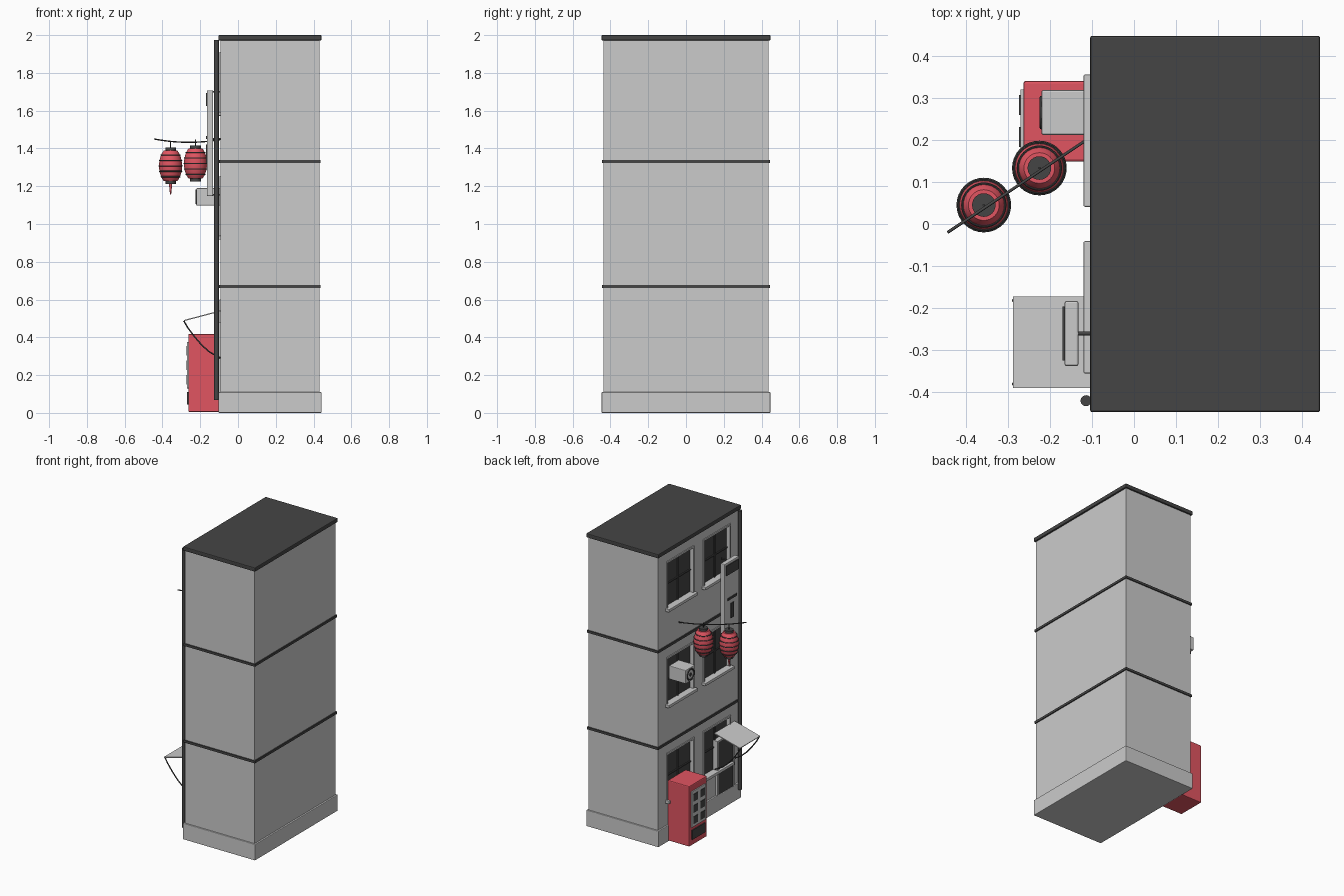
import bpy, math
from mathutils import Vector

if "Cube" in bpy.data.objects:
    bpy.data.objects.remove(bpy.data.objects["Cube"])


def material(name, rgb):
    m = bpy.data.materials.new(name)
    m.diffuse_color = (*rgb, 1)
    m.use_nodes = True
    m.node_tree.nodes["Principled BSDF"].inputs["Base Color"].default_value = m.diffuse_color
    return m


RED = material("red", (0.75, 0.09, 0.12))
DARK = material("dark", (0.06, 0.06, 0.06))


def box(name, x, y, z, mat=None, bevel=0.0):
    """Box from (min, max) ranges."""
    bpy.ops.mesh.primitive_cube_add(size=1, location=[(a + b) / 2 for a, b in (x, y, z)])
    o = bpy.context.object
    o.name = name
    o.scale = [b - a for a, b in (x, y, z)]
    bpy.ops.object.transform_apply(location=False, rotation=False, scale=True)
    if mat:
        o.data.materials.append(mat)
    if bevel:
        m = o.modifiers.new("bevel", 'BEVEL')
        m.width, m.segments = bevel, 2
    return o


def tube(name, points, r, mat=DARK, smooth=True):
    """Round wire through the points."""
    c = bpy.data.curves.new(name, 'CURVE')
    c.dimensions = '3D'
    c.bevel_depth, c.bevel_resolution, c.use_fill_caps = r, 3, True
    s = c.splines.new('POLY')
    s.points.add(len(points) - 1)
    for p, co in zip(s.points, points):
        p.co = (*co, 1)
    o = bpy.data.objects.new(name, c)
    bpy.context.collection.objects.link(o)
    c.materials.append(mat)
    return o


def cylinder(name, loc, r, depth, mat=None, rot=(0, 0, 0), r2=None):
    bpy.ops.mesh.primitive_cone_add(vertices=24, radius1=r, radius2=r if r2 is None else r2,
                                    depth=depth, location=loc, rotation=rot)
    o = bpy.context.object
    o.name = name
    if mat:
        o.data.materials.append(mat)
    bpy.ops.object.shade_smooth_by_angle()
    return o


def torus(name, loc, R, r, rot=(0, 0, 0)):
    bpy.ops.mesh.primitive_torus_add(location=loc, rotation=rot, major_radius=R, minor_radius=r,
                                     major_segments=32, minor_segments=8)
    o = bpy.context.object
    o.name = name
    o.data.materials.append(DARK)
    bpy.ops.object.shade_smooth_by_angle()


# Building shell: the facade faces -x
WALL = -0.093
walls = box("walls", (WALL, 0.431), (-0.437, 0.437), (0.01, 1.98))
box("plinth", (-0.104, 0.442), (-0.447, 0.447), (0.0, 0.11), bevel=0.004)
box("roof_slab", (-0.104, 0.442), (-0.447, 0.447), (1.972, 2.0), DARK, 0.005)
for z in (0.67, 1.33):
    box("floor_band", (-0.1, 0.438), (-0.444, 0.444), (z - 0.008, z + 0.008), DARK)

# Windows: recess, dark glass, glazing bars and sill
for floor in range(3):
    z0 = 0.283 + floor * 0.655
    z1 = z0 + 0.305
    for yc in (-0.198, 0.198):
        y0, y1 = yc - 0.135, yc + 0.135
        cutter = box("window_cutter", (WALL - 0.05, WALL + 0.03), (y0, y1), (z0, z1))
        m = walls.modifiers.new("recess", 'BOOLEAN')
        m.operation, m.object, m.solver = 'DIFFERENCE', cutter, 'EXACT'
        bpy.context.view_layer.objects.active = walls
        bpy.ops.object.modifier_apply(modifier=m.name)
        bpy.data.objects.remove(cutter)
        box("window_glass", (WALL + 0.02, WALL + 0.032), (y0, y1), (z0, z1), DARK)
        bar = (WALL + 0.012, WALL + 0.022)
        box("window_mullion", bar, (yc - 0.004, yc + 0.004), (z0, z1), DARK)
        zm = (z0 + z1) / 2
        box("window_bar", bar, (y0, y1), (zm - 0.004, zm + 0.004), DARK)
        for a in (y0 - 0.012, y1):
            box("window_jamb", (WALL - 0.006, WALL + 0.02), (a, a + 0.012), (z0, z1))
        box("window_head", (WALL - 0.006, WALL + 0.02), (y0 - 0.012, y1 + 0.012), (z1, z1 + 0.012))
        box("window_sill", (-0.12, WALL + 0.02), (yc - 0.157, yc + 0.157), (z0 - 0.02, z0), bevel=0.003)

# Door under the awning
box("door_panel", (-0.103, WALL + 0.03), (-0.36, -0.2), (0.11, 0.47), DARK)
for y in (-0.372, -0.2):
    box("door_jamb", (-0.108, WALL + 0.02), (y, y + 0.012), (0.11, 0.482))
box("door_head", (-0.108, WALL + 0.02), (-0.372, -0.188), (0.47, 0.482))
box("door_rail", (-0.107, WALL), (-0.36, -0.2), (0.27, 0.28))

# Awning and curved struts
awning = box("awning", (-0.1, 0.1), (-0.39, -0.172), (-0.003, 0.003))
awning.location = (-0.19, -0.281, 0.514)
awning.rotation_euler.y = -math.atan2(0.05, 0.19)
for y in (-0.38, -0.182):
    tube("awning_strut", [(-0.287, y, 0.487), (-0.265, y, 0.45), (-0.23, y, 0.403),
                          (-0.19, y, 0.357), (-0.15, y, 0.322), (-0.093, y, 0.29)], 0.004)

# Drainpipe
cylinder("drainpipe", (-0.114, -0.42, 1.022), 0.013, 1.905, DARK)

# Vending machine
box("vending_cabinet", (-0.263, -0.1), (0.148, 0.34), (0.005, 0.418), RED, 0.006)
box("vending_panel", (-0.27, -0.26), (0.17, 0.32), (0.13, 0.375), bevel=0.002)
for y in (0.207, 0.283):
    for z in (0.175, 0.252, 0.329):
        box("vending_cell", (-0.273, -0.268), (y - 0.024, y + 0.024), (z - 0.025, z + 0.025), DARK)
box("vending_tray", (-0.269, -0.26), (0.175, 0.315), (0.045, 0.11), DARK)

# Air conditioner
box("aircon_case", (-0.22, -0.093), (0.212, 0.318), (1.098, 1.19), bevel=0.004)
side = (0, math.pi / 2, 0)
torus("aircon_fan_ring", (-0.22, 0.265, 1.144), 0.035, 0.005, side)
cylinder("aircon_fan_hub", (-0.22, 0.265, 1.144), 0.012, 0.006, DARK, side)

# Wall sign with plain inlays and brackets
box("sign_board", (-0.165, -0.132), (-0.338, -0.183), (1.148, 1.708), bevel=0.005)
box("sign_top_inlay", (-0.17, -0.16), (-0.325, -0.196), (1.625, 1.693), DARK)
box("sign_bar", (-0.17, -0.16), (-0.31, -0.21), (1.45, 1.465), DARK)
box("sign_slot", (-0.17, -0.16), (-0.275, -0.245), (1.32, 1.42), DARK)
for z in (1.155, 1.45, 1.7):
    tube("sign_bracket", [(-0.14, -0.26, z), (WALL + 0.005, -0.26, z)], 0.005)

# Lantern cord, sagging between its ends
a, b = Vector((-0.443, -0.02, 1.45)), Vector((WALL, 0.213, 1.447))
cord = []
for i in range(13):
    t = i / 12
    p = a.lerp(b, t)
    p.z -= 0.064 * t * (1 - t)
    cord.append(p)
tube("lantern_cord", cord, 0.0035)


def lantern(x, y, z, tassel):
    """Barrel-shaped paper body, ribs and caps."""
    radius = lambda h: 0.061 * math.sqrt(max(0.0, 1 - (h / 0.1) ** 2))
    bpy.ops.mesh.primitive_cylinder_add(vertices=32, radius=1, depth=0.16, location=(x, y, z))
    body = bpy.context.object
    body.name = "lantern_body"
    bpy.ops.object.mode_set(mode='EDIT')
    bpy.ops.mesh.select_all(action='SELECT')
    bpy.ops.mesh.bisect(plane_co=(x, y, z), plane_no=(0, 0, 1))
    for k in range(-7, 8):
        if k:
            bpy.ops.mesh.select_all(action='SELECT')
            bpy.ops.mesh.bisect(plane_co=(x, y, z + k * 0.01), plane_no=(0, 0, 1))
    bpy.ops.object.mode_set(mode='OBJECT')
    for v in body.data.vertices:
        r = radius(v.co.z)
        v.co.x *= r
        v.co.y *= r
    body.data.materials.append(RED)
    bpy.ops.object.shade_smooth_by_angle()
    for k in range(-2, 3):
        h = k * 0.029
        torus("lantern_rib", (x, y, z + h), radius(h) + 0.001, 0.003)
    for s in (-1, 1):
        cylinder("lantern_cap", (x, y, z + s * 0.086), 0.028, 0.02, DARK)
    tube("lantern_hook", [(x, y, z + 0.09), (x, y, z + 0.127)], 0.003)
    if tassel:
        cylinder("lantern_tassel", (x, y, z - 0.122), 0.003, 0.06, RED, r2=0.009)


lantern(-0.357, 0.045, 1.308, True)
lantern(-0.225, 0.133, 1.32, False)
